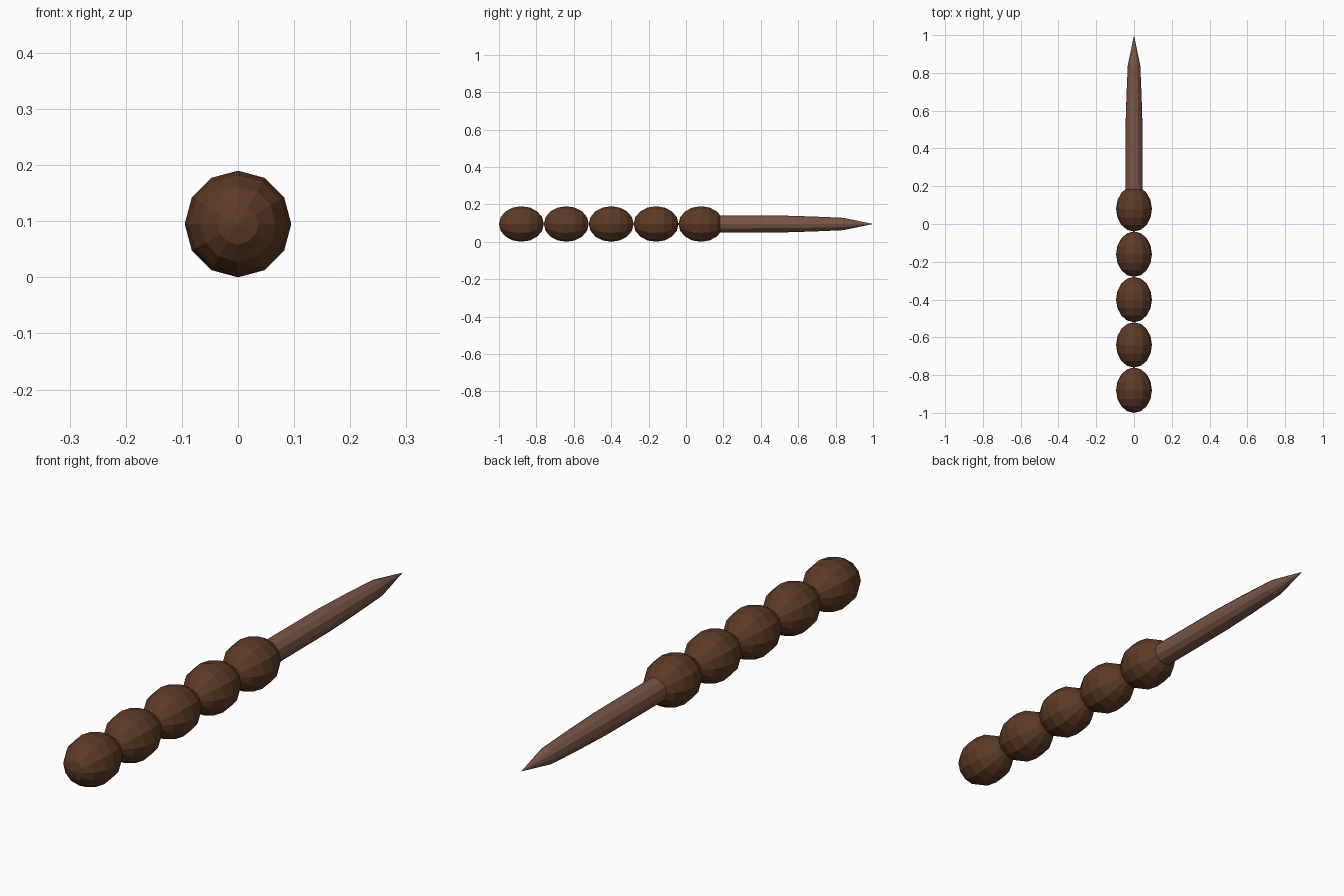
import bpy, bmesh, math
from mathutils import Matrix

if "Cube" in bpy.data.objects:
    bpy.data.objects.remove(bpy.data.objects["Cube"])

AXIS_Z = 0.095
SIDES = 12


def material(name, rgb):
    m = bpy.data.materials.new(name)
    m.diffuse_color = (*rgb, 1)
    m.use_nodes = True
    m.node_tree.nodes["Principled BSDF"].inputs["Base Color"].default_value = m.diffuse_color
    return m


dark_wood = material("dark brown wood", (0.107, 0.042, 0.019))
light_wood = material("light brown wood", (0.191, 0.091, 0.062))


def lathe(name, profile, mat):
    """Revolve (y, radius) points about the long axis; zero radius makes a point."""
    bm = bmesh.new()
    rings = []
    for y, r in profile:
        n = 1 if r == 0 else SIDES
        rings.append([bm.verts.new((r * math.cos(2 * math.pi * i / SIDES), y,
                                    AXIS_Z + r * math.sin(2 * math.pi * i / SIDES)))
                      for i in range(n)])
    for a, b in zip(rings, rings[1:]):
        for i in range(SIDES):
            j = (i + 1) % SIDES
            quad = [a[i % len(a)], a[j % len(a)], b[j % len(b)], b[i % len(b)]]
            bm.faces.new(list(dict.fromkeys(quad)))
    bmesh.ops.recalc_face_normals(bm, faces=bm.faces)
    mesh = bpy.data.meshes.new(name)
    bm.to_mesh(mesh)
    bm.free()
    mesh.materials.append(mat)
    obj = bpy.data.objects.new(name, mesh)
    bpy.context.collection.objects.link(obj)


# Handle: a row of five egg-shaped beads
RINGS = 8
for k in range(5):
    centre = -0.88 + 0.24 * k
    angles = [math.pi * i / RINGS for i in range(RINGS + 1)]
    lathe(f"handle_bead_{k + 1}",
          [(centre - 0.12 * math.cos(a), 0 if i in (0, RINGS) else 0.095 * math.sin(a))
           for i, a in enumerate(angles)], dark_wood)

# Shaft: straight rod, gentle taper, then a sharp tip
lathe("pointed_shaft",
      [(0.16, 0), (0.16, 0.046), (0.52, 0.045), (0.68, 0.040), (0.84, 0.033), (1.0, 0)],
      light_wood)
